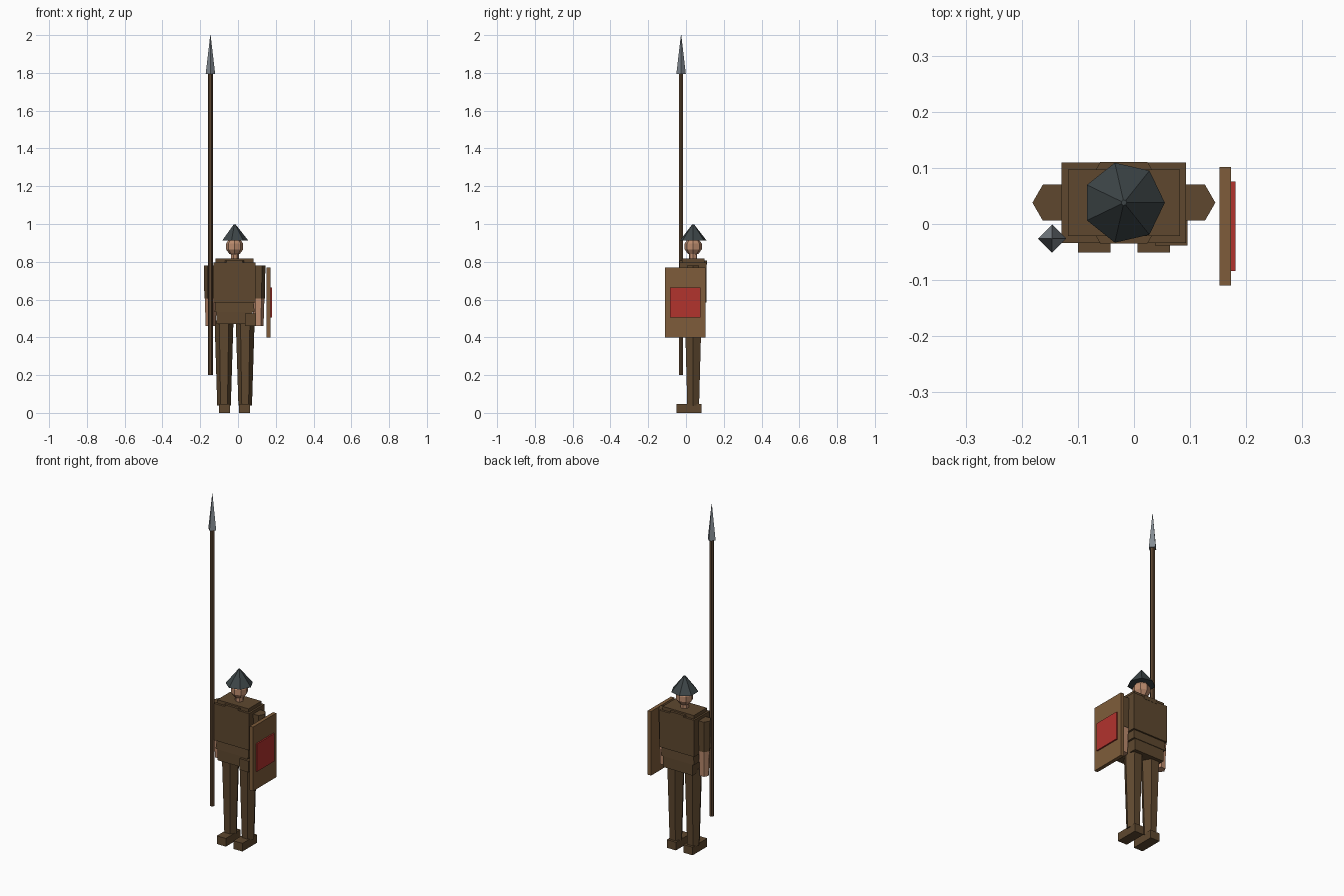
import bpy, bmesh, math
from mathutils import Matrix, Vector

cube = bpy.data.objects.get("Cube")
if cube:
    bpy.data.objects.remove(cube, do_unlink=True)


def material(name, rgb):
    m = bpy.data.materials.new(name)
    m.use_nodes = True
    color = (*rgb, 1)
    m.diffuse_color = color
    m.node_tree.nodes["Principled BSDF"].inputs["Base Color"].default_value = color
    return m


CLOTH = material("brown cloth", (0.112, 0.064, 0.028))
SHAFT = material("dark wood", (0.105, 0.058, 0.029))
WOOD = material("shield wood", (0.21, 0.108, 0.043))
RED = material("red paint", (0.45, 0.033, 0.027))
SKIN = material("skin", (0.50, 0.26, 0.155))
HELMET = material("dark iron", (0.047, 0.060, 0.064))
STEEL = material("steel", (0.23, 0.26, 0.29))

CX, CY = -0.018, 0.038   # body axis


def finish(name, bm, mat):
    bmesh.ops.recalc_face_normals(bm, faces=bm.faces)
    mesh = bpy.data.meshes.new(name)
    bm.to_mesh(mesh)
    bm.free()
    mesh.materials.append(mat)
    obj = bpy.data.objects.new(name, mesh)
    bpy.context.collection.objects.link(obj)
    return obj


def box(name, x, y, z, mat, flare=1.0):
    """Box from (min, max) ranges; flare scales the bottom face."""
    lo, hi = Vector((x[0], y[0], z[0])), Vector((x[1], y[1], z[1]))
    mid, size = (lo + hi) / 2, hi - lo
    bm = bmesh.new()
    bmesh.ops.create_cube(bm, size=1)
    for v in bm.verts:
        k = flare if v.co.z < 0 else 1
        v.co = mid + Vector((v.co.x * size.x * k, v.co.y * size.y * k, v.co.z * size.z))
    return finish(name, bm, mat)


def centred(name, w, d, z, mat, flare=1.0):
    return box(name, (CX - w / 2, CX + w / 2), (CY - d / 2, CY + d / 2), z, mat, flare)


def prism(name, sides, x, y, z, r_low, r_high, mat):
    """Tapered prism with one corner pointing to +x."""
    bm = bmesh.new()
    rings = []
    for h, r in zip(z, (r_low, r_high)):
        angles = [2 * math.pi * i / sides for i in range(sides)]
        rings.append([bm.verts.new((x + r * math.cos(a), y + r * math.sin(a), h))
                      for a in angles])
    for i in range(sides):
        j = (i + 1) % sides
        bm.faces.new((rings[0][i], rings[0][j], rings[1][j], rings[1][i]))
    for ring in rings:
        bm.faces.new(ring)
    return finish(name, bm, mat)


# Torso, shoulders and hips
centred("torso", 0.222, 0.143, (0.585, 0.797), CLOTH)
centred("shoulder_plate", 0.20, 0.118, (0.79, 0.817), CLOTH)
prism("collar", 6, CX, CY, (0.785, 0.808), 0.084, 0.084, CLOTH)
centred("waist", 0.20, 0.125, (0.535, 0.59), CLOTH, flare=1.06)
centred("hips", 0.19, 0.125, (0.47, 0.54), CLOTH)
box("belt_pouch", (0.037, 0.095), (-0.038, 0.01), (0.46, 0.525), CLOTH)

# Neck, head and helmet
prism("neck", 7, CX, CY, (0.80, 0.85), 0.022, 0.022, SKIN)
bm = bmesh.new()
bmesh.ops.create_uvsphere(bm, u_segments=8, v_segments=5, radius=0.048,
                          matrix=Matrix.Translation((CX, CY, 0.881)))
finish("head", bm, SKIN)
prism("helmet", 7, CX, CY, (0.912, 0.998), 0.073, 0.005, HELMET)

# Arms, legs and feet
for side, s in (("left", 1), ("right", -1)):
    ax, lx = CX + s * 0.126, CX + s * 0.056
    prism(side + "_sleeve", 6, ax, CY, (0.605, 0.78), 0.034, 0.037, CLOTH)
    prism(side + "_forearm", 6, ax, CY, (0.46, 0.61), 0.027, 0.032, SKIN)
    prism(side + "_leg", 6, lx, CY, (0.04, 0.49), 0.036, 0.05, CLOTH)
    fx = lx - s * 0.003
    box(side + "_foot", (fx - 0.029, fx + 0.029), (-0.051, 0.083), (0, 0.047), CLOTH)

# Spear held at the right side
SX, SY = -0.146, -0.026
prism("spear_shaft", 6, SX, SY, (0.2, 1.8), 0.013, 0.013, SHAFT)
prism("spear_head", 4, SX, SY, (1.795, 2.0), 0.025, 0.001, STEEL)

# Shield carried at the left side, with a painted panel
box("shield", (0.152, 0.173), (-0.11, 0.102), (0.4, 0.77), WOOD)
box("shield_panel", (0.1725, 0.181), (-0.084, 0.076), (0.505, 0.665), RED)
